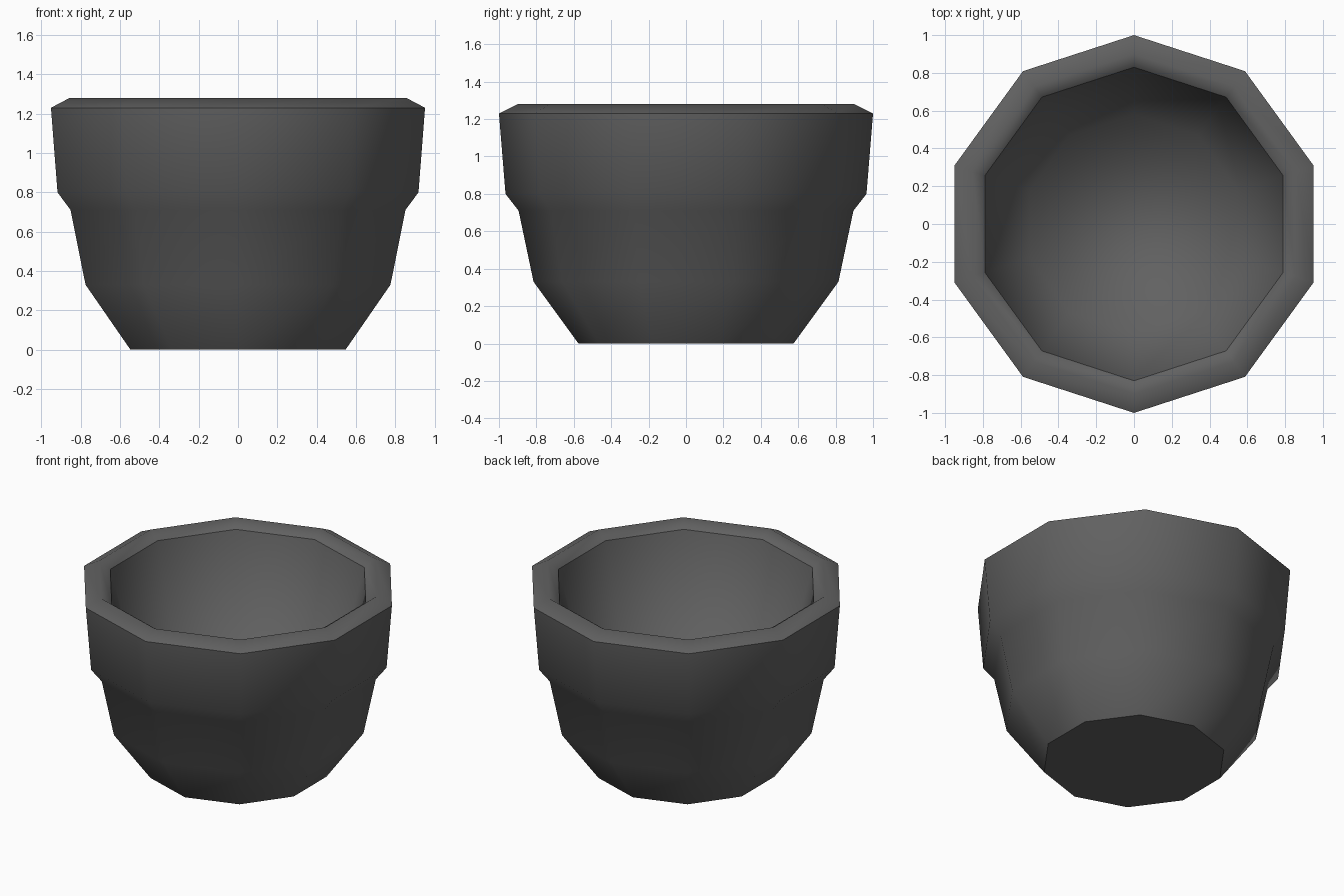
import bpy, bmesh, math

if "Cube" in bpy.data.objects:
    bpy.data.objects.remove(bpy.data.objects["Cube"], do_unlink=True)

SIDES = 10

# Dark grey clay
clay = bpy.data.materials.new("dark_grey")
clay.use_nodes = True
grey = (0.12, 0.12, 0.12, 1)
clay.diffuse_color = grey
bsdf = clay.node_tree.nodes["Principled BSDF"]
bsdf.inputs["Base Color"].default_value = grey
bsdf.inputs["Roughness"].default_value = 0.8

# Profile from the foot, up the outside, over the lip and down inside:
# radius, height, crisp edge
profile = [
    (0.575, 0.00, True),    # foot
    (0.815, 0.33, False),
    (0.895, 0.71, False),   # under the collar
    (0.965, 0.80, False),
    (1.00, 1.23, True),     # outer lip
    (0.90, 1.28, False),    # crest
    (0.83, 1.23, True),     # inner lip
    (0.58, 0.33, False),    # inner floor
]

bm = bmesh.new()


def ring(radius, height):
    """One ten-sided loop with a corner on the y axis."""
    angles = [math.pi / 2 + math.tau * i / SIDES for i in range(SIDES)]
    return [bm.verts.new((radius * math.cos(a), radius * math.sin(a), height))
            for a in angles]


# Walls
rings = [ring(r, z) for r, z, crisp in profile]
for low, high in zip(rings, rings[1:]):
    for i in range(SIDES):
        j = (i + 1) % SIDES
        bm.faces.new((low[i], low[j], high[j], high[i]))

# Underside and inner floor
bm.faces.new(rings[0][::-1])
bm.faces.new(rings[-1])
for face in bm.faces:
    face.smooth = True

# Crisp foot and lip edges
for loop, (r, z, crisp) in zip(rings, profile):
    if crisp:
        for i in range(SIDES):
            bm.edges.get((loop[i], loop[(i + 1) % SIDES])).smooth = False

bmesh.ops.recalc_face_normals(bm, faces=bm.faces[:])
mesh = bpy.data.meshes.new("flower_pot")
bm.to_mesh(mesh)
bm.free()
mesh.materials.append(clay)
pot = bpy.data.objects.new("flower_pot", mesh)
bpy.context.collection.objects.link(pot)
